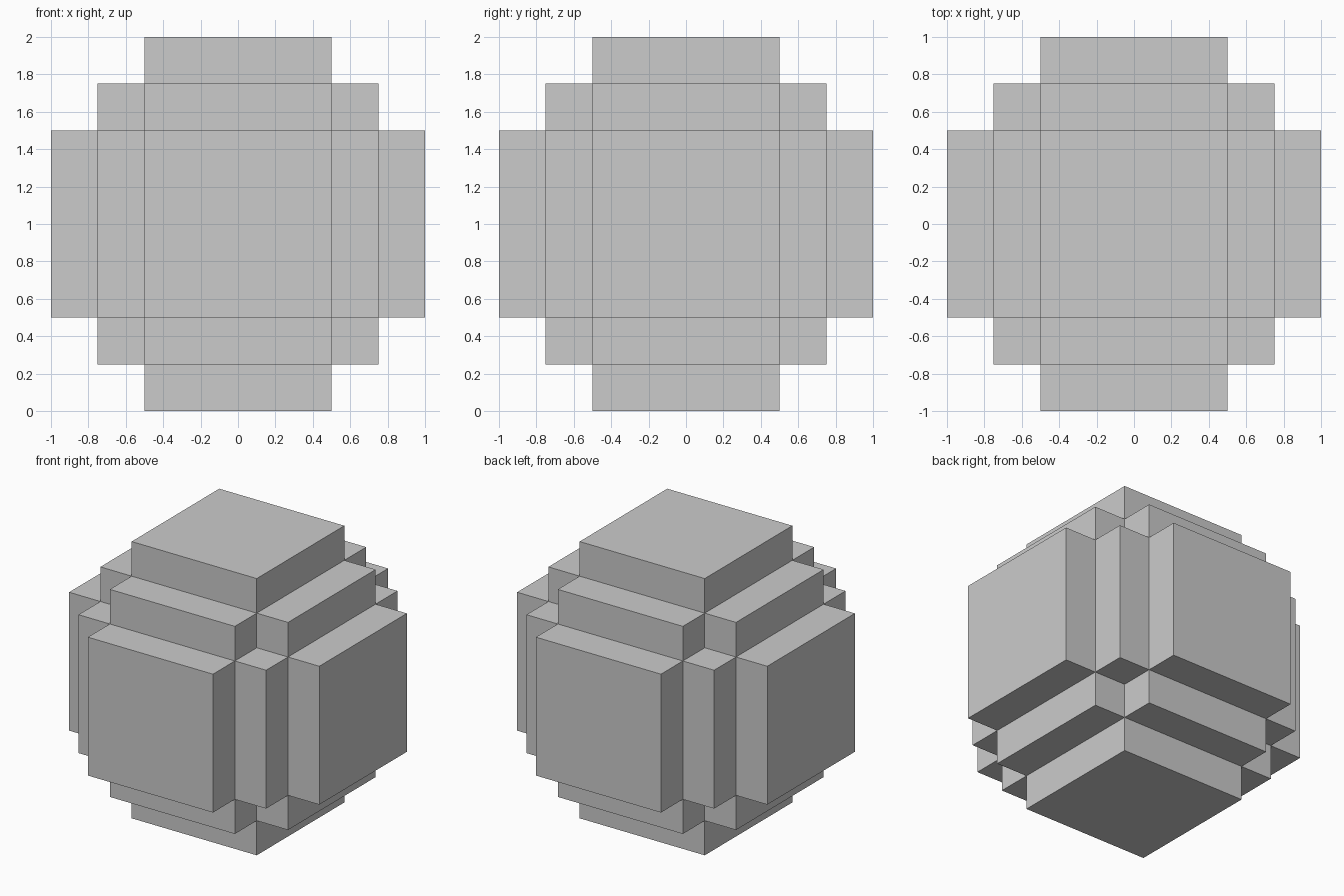
import bpy
import bmesh
from mathutils import Vector

default = bpy.data.objects.get("Cube")
if default:
    bpy.data.objects.remove(default, do_unlink=True)

# Plain grey material
grey = bpy.data.materials.new("light_grey")
grey.use_nodes = True
color = (0.6, 0.6, 0.6, 1.0)
grey.diffuse_color = color
grey.node_tree.nodes["Principled BSDF"].inputs["Base Color"].default_value = color

# Half sizes of the crossing blocks whose union is the stepped ball
LONG, MID, SHORT = 1.0, 0.75, 0.5
blocks = []
for axis in range(3):
    bar = [SHORT] * 3
    bar[axis] = LONG
    slab = [MID] * 3
    slab[axis] = SHORT
    blocks += [bar, slab]

levels = [-LONG, -MID, -SHORT, SHORT, MID, LONG]
cells = range(len(levels) - 1)


def filled(cell):
    """True if the grid cell lies inside any of the blocks."""
    if any(i not in cells for i in cell):
        return False
    mid = [(levels[i] + levels[i + 1]) / 2 for i in cell]
    return any(all(abs(m) < h for m, h in zip(mid, b)) for b in blocks)


# Outer skin only: one face wherever a filled cell meets an empty one
bm = bmesh.new()
for cell in [(i, j, k) for i in cells for j in cells for k in cells]:
    if not filled(cell):
        continue
    for axis in range(3):
        u, v = (axis + 1) % 3, (axis + 2) % 3
        for side in (0, 1):
            neighbour = list(cell)
            neighbour[axis] += 2 * side - 1
            if filled(neighbour):
                continue
            corners = []
            for du, dv in ((0, 0), (1, 0), (1, 1), (0, 1)):
                p = Vector((0, 0, LONG))
                p[axis] += levels[cell[axis] + side]
                p[u] += levels[cell[u] + du]
                p[v] += levels[cell[v] + dv]
                corners.append(bm.verts.new(p))
            bm.faces.new(corners if side else corners[::-1])

# Weld the skin and merge coplanar faces
bmesh.ops.remove_doubles(bm, verts=bm.verts[:], dist=0.001)
bmesh.ops.dissolve_limit(bm, angle_limit=0.01, verts=bm.verts[:], edges=bm.edges[:])
bmesh.ops.recalc_face_normals(bm, faces=bm.faces[:])

mesh = bpy.data.meshes.new("stepped_ball")
bm.to_mesh(mesh)
bm.free()
mesh.materials.append(grey)
ball = bpy.data.objects.new("stepped_ball", mesh)
bpy.context.collection.objects.link(ball)
